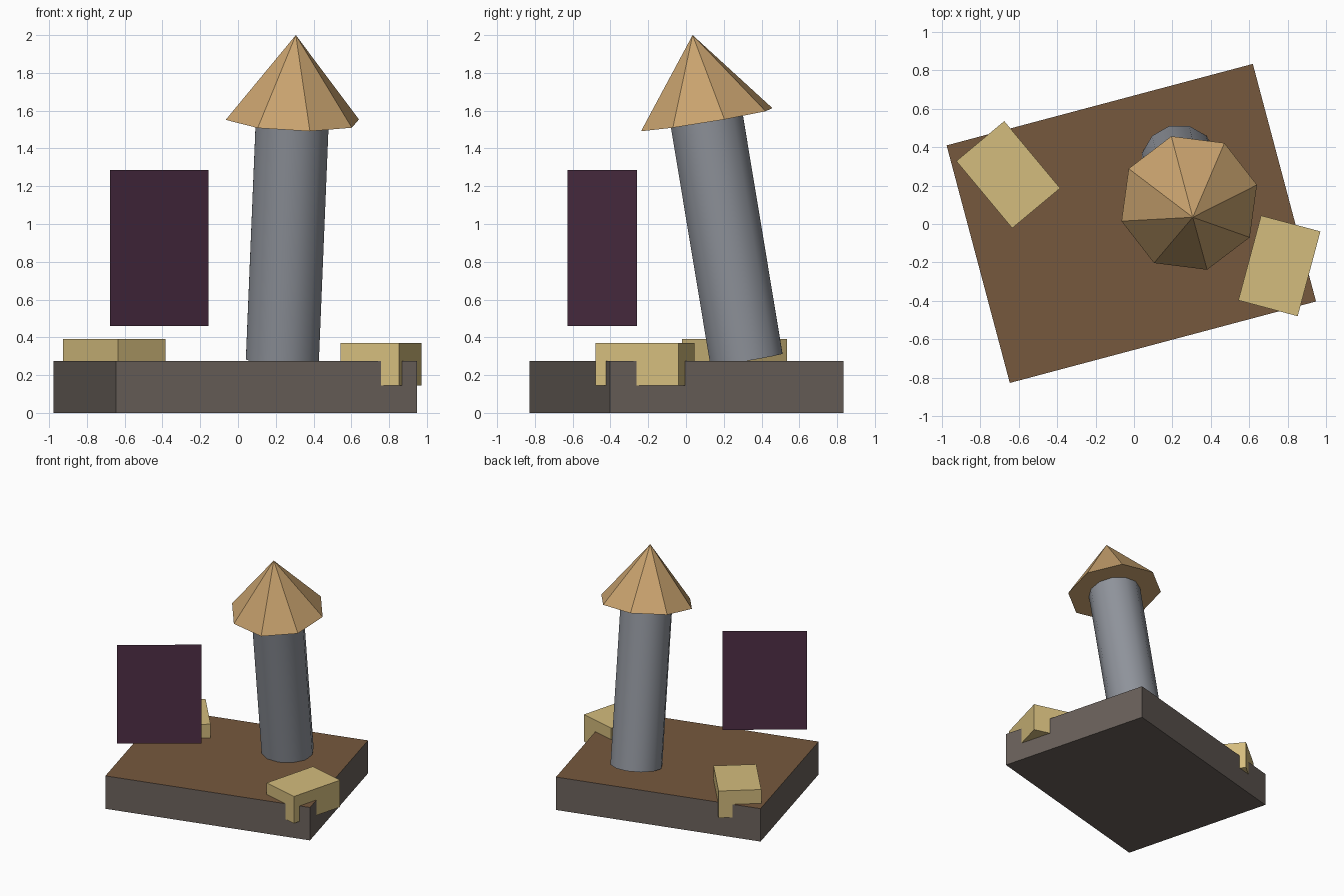
import bpy
import math
from mathutils import Vector, Matrix

if "Cube" in bpy.data.objects:
    bpy.data.objects.remove(bpy.data.objects["Cube"])


def material(name, rgb):
    """Flat colour given as 0-255 sRGB, stored as linear."""
    mat = bpy.data.materials.new(name)
    lin = [(c / 255 / 12.92) if c < 10 else ((c / 255 + 0.055) / 1.055) ** 2.4 for c in rgb]
    mat.diffuse_color = (*lin, 1)
    mat.use_nodes = True
    mat.node_tree.nodes["Principled BSDF"].inputs["Base Color"].default_value = mat.diffuse_color
    return mat


soil = material("brown_soil", (118, 88, 61))
stone = material("grey_brown_stone", (106, 97, 91))
metal = material("blue_grey", (143, 147, 155))
tan = material("tan_roof", (200, 162, 110))
straw = material("straw_yellow", (212, 188, 125))
plum = material("dark_plum", (79, 47, 70))


def finish(name, *mats):
    obj = bpy.context.object
    obj.name = name
    for mat in mats:
        obj.data.materials.append(mat)
    return obj


def box(name, centre, size, turn, *mats):
    bpy.ops.mesh.primitive_cube_add(size=1, location=centre, rotation=(0, 0, math.radians(turn)))
    obj = finish(name, *mats)
    obj.scale = size
    return obj


# Base slab: stone sides with a soil top
base = box("base_slab", (-0.014, 0.003, 0.1375), (1.65, 1.28, 0.275), 14.9, stone, soil)
for face in base.data.polygons:
    face.material_index = 1 if face.normal.z > 0.5 else 0

# Two blocks overlapping the slab edges
box("back_left_block", (-0.655, 0.257, 0.278), (0.325, 0.455, 0.225), 39.8, straw)
box("front_right_block", (0.757, -0.218, 0.258), (0.32, 0.457, 0.225), -15, straw)

# Leaning column and its pointed roof share one axis
foot = Vector((0.235, 0.32, 0.283))
tip = Vector((0.306, 0.035, 2.0))
axis = (tip - foot).normalized()
lean = Vector((0, 0, 1)).rotation_difference(axis).to_matrix().to_4x4()
lean = lean @ Matrix.Rotation(math.radians(15), 4, 'Z')
roof_height = 0.454
column_length = (tip - foot).length - roof_height + 0.02

bpy.ops.mesh.primitive_cylinder_add(vertices=12, radius=0.2, depth=column_length)
column = finish("column", metal)
column.matrix_world = Matrix.Translation(foot + axis * column_length / 2) @ lean
bpy.ops.object.shade_smooth_by_angle(angle=math.radians(40))

bpy.ops.mesh.primitive_cone_add(vertices=8, radius1=0.365, radius2=0, depth=roof_height)
roof = finish("roof", tan)
roof.matrix_world = Matrix.Translation(tip - axis * roof_height / 2) @ lean

# Thin upright panel floating above the front left of the slab
bpy.ops.mesh.primitive_plane_add(size=1, location=(-0.418, -0.443, 0.8725),
                                 rotation=(math.pi / 2, 0, math.radians(35.2)))
panel = finish("upright_panel", plum)
panel.scale = (0.638, 0.825, 1)
